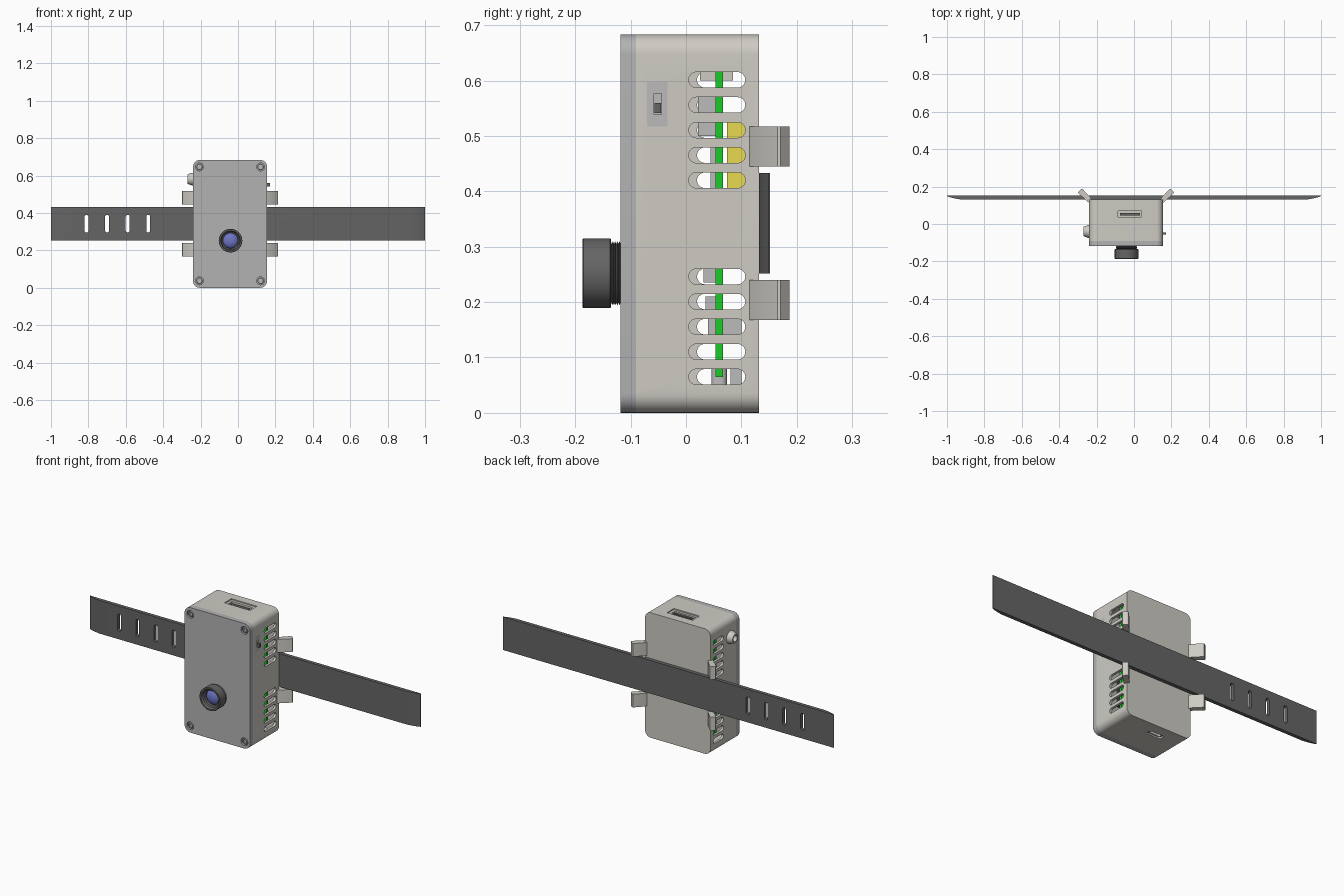
import bpy, bmesh, math

if "Cube" in bpy.data.objects:
    bpy.data.objects.remove(bpy.data.objects["Cube"])

CX, W, H = -0.0425, 0.395, 0.683      # body centre x, width, height
X0, X1 = CX - W / 2, CX + W / 2


def material(name, rgb):
    m = bpy.data.materials.new(name)
    m.diffuse_color = (*rgb, 1)
    m.use_nodes = True
    m.node_tree.nodes["Principled BSDF"].inputs["Base Color"].default_value = m.diffuse_color
    return m


SHELL = material("warm_grey", (0.62, 0.6, 0.55))
LID = material("lid_grey", (0.45, 0.45, 0.45))
DARK = material("dark_grey", (0.13, 0.13, 0.13))
BLACK = material("black", (0.04, 0.04, 0.04))
METAL = material("metal", (0.5, 0.5, 0.5))
GREEN = material("green", (0.01, 0.6, 0.02))
YELLOW = material("yellow", (0.8, 0.7, 0.08))
BLUE = material("lens_blue", (0.15, 0.18, 0.55))


def place(axis, u, v, t):
    return {"x": (t, u, v), "y": (u, t, v), "z": (u, v, t)}[axis]


def finish(name, bm, mat):
    bmesh.ops.remove_doubles(bm, verts=bm.verts, dist=1e-5)
    bmesh.ops.recalc_face_normals(bm, faces=bm.faces)
    me = bpy.data.meshes.new(name)
    bm.to_mesh(me)
    bm.free()
    ob = bpy.data.objects.new(name, me)
    bpy.context.collection.objects.link(ob)
    if mat:
        me.materials.append(mat)
    smooth(ob)
    return ob


def smooth(ob):
    bpy.ops.object.select_all(action='DESELECT')
    ob.select_set(True)
    bpy.context.view_layer.objects.active = ob
    bpy.ops.object.shade_smooth_by_angle(angle=math.radians(30))


def rrect(cu, cv, w, h, r=0, n=8):
    """Rounded rectangle outline; r = 0 gives a plain rectangle."""
    pts = []
    for i, (su, sv) in enumerate([(1, 1), (-1, 1), (-1, -1), (1, -1)]):
        for k in range(n + 1 if r else 1):
            a = math.pi / 2 * (i + k / n)
            pts.append((cu + su * (w / 2 - r) + r * math.cos(a),
                        cv + sv * (h / 2 - r) + r * math.sin(a)) if r
                       else (cu + su * w / 2, cv + sv * h / 2))
    return pts


def prism(name, parts, mat=None):
    """Extrude each (axis, outline, start, end)."""
    bm = bmesh.new()
    for axis, pts, a, b in parts:
        lo = [bm.verts.new(place(axis, u, v, a)) for u, v in pts]
        hi = [bm.verts.new(place(axis, u, v, b)) for u, v in pts]
        bm.faces.new(lo)
        bm.faces.new(hi[::-1])
        for i in range(len(pts)):
            j = (i + 1) % len(pts)
            bm.faces.new((lo[i], lo[j], hi[j], hi[i]))
    return finish(name, bm, mat)


def box(x0, x1, y0, y1, z0, z1):
    return ("z", [(x0, y0), (x1, y0), (x1, y1), (x0, y1)], z0, z1)


def lathe(name, axis, centres, profile, mat, n=40):
    """Turn a (radius, position) profile around the axis at each centre."""
    bm = bmesh.new()
    for cu, cv in centres:
        rings = [[bm.verts.new(place(axis, cu + r * math.cos(2 * math.pi * i / n),
                                     cv + r * math.sin(2 * math.pi * i / n), t))
                  for i in range(n)] for r, t in profile]
        for p, q in zip(rings, rings[1:]):
            for i in range(n):
                j = (i + 1) % n
                bm.faces.new((p[i], p[j], q[j], q[i]))
    return finish(name, bm, mat)


def cut(ob, parts):
    cutter = prism("cutter", parts)
    cutter.hide_render = True
    m = ob.modifiers.new("cut", 'BOOLEAN')
    m.operation, m.solver, m.object = 'DIFFERENCE', 'EXACT', cutter
    bpy.ops.object.select_all(action='DESELECT')
    bpy.context.view_layer.objects.active = ob
    bpy.ops.object.modifier_apply(modifier=m.name)
    bpy.data.objects.remove(cutter)
    smooth(ob)


# hollow shell with side vents and port openings
shell = prism("shell", [("y", rrect(CX, H / 2, W, H, 0.035), -0.09, 0.132)], SHELL)
cut(shell, [("y", rrect(CX, H / 2, W - 0.026, H - 0.026, 0.024), -0.1, 0.12)])
vents = []
for z0 in (0.065, 0.42):
    for i in range(5):
        z = z0 + i * 0.0453
        vents.append(("x", rrect(0.056, z, 0.102, 0.028, 0.0139), X1 - 0.03, X1 + 0.03))
        vents.append(("x", rrect(0.0635, z, 0.087, 0.028, 0.0139), X0 - 0.03, X0 + 0.03))
cut(shell, vents + [
    ("z", rrect(-0.022, 0.055, 0.155, 0.06), H - 0.03, H + 0.03),
    ("z", rrect(-0.08, 0.06, 0.085, 0.032, 0.012), -0.03, 0.03),
    ("x", rrect(-0.0515, 0.557, 0.037, 0.08), X1 - 0.03, X1 + 0.03)])

# front lid with countersunk screws
screws = [(x, z) for x in (X0 + 0.034, X1 - 0.034) for z in (0.037, H - 0.037)]
lid = prism("front_lid", [("y", rrect(CX, H / 2, W, H, 0.035), -0.118, -0.09)], LID)
cut(lid, [("y", rrect(x, z, 0.042, 0.042, 0.0209), -0.13, -0.106) for x, z in screws])
lathe("lid_screws", "y", screws,
      [(0, -0.105), (0.016, -0.105), (0.016, -0.113), (0.014, -0.115),
       (0.009, -0.115), (0.009, -0.109), (0, -0.109)], METAL, 24)

# lens: threaded barrel, focus ring, glass
LC = [(-0.04, 0.252)]
thread = [(0.0, -0.112)]
for i in range(6):
    thread += [(0.053, -0.114 - i * 0.004), (0.058, -0.116 - i * 0.004)]
lathe("lens_thread", "y", LC, thread + [(0.0, -0.137)], DARK, 48)
lathe("lens_ring", "y", LC,
      [(0, -0.135), (0.061, -0.135), (0.063, -0.137), (0.063, -0.185), (0.061, -0.187),
       (0.053, -0.187), (0.048, -0.176), (0.041, -0.172), (0.041, -0.15), (0, -0.15)], DARK, 48)
lathe("lens_glass", "y", LC,
      [(0.041 * math.cos(a * math.pi / 16), -0.152 - 0.022 * math.sin(a * math.pi / 16))
       for a in range(9)], BLUE)
prism("lens_mount", [box(-0.11, 0.03, -0.09, -0.01, 0.18, 0.32)], BLACK)

# strap with thinned ends and adjustment slots
strap = prism("strap", [("z", [
    (-1, 0.152), (-1, 0.149), (-0.98, 0.142), (-0.955, 0.136), (-0.93, 0.132),
    (0.93, 0.132), (0.955, 0.136), (0.98, 0.142), (1, 0.149), (1, 0.152)], 0.252, 0.433)], DARK)
cut(strap, [("y", rrect(-0.81 + i * 0.11, 0.343, 0.021, 0.094, 0.0104), 0.1, 0.2)
            for i in range(4)])

# four slanted strap hooks, mirrored about the body centre
outline = [(0.15, 0.113), (0.158, 0.115), (0.213, 0.165), (0.214, 0.171),
           (0.197, 0.186), (0.19, 0.187), (0.15, 0.146), (0.142, 0.131)]
for z, level in ((0.168, "lower"), (0.445, "upper")):
    for side, pts in (("right", outline), ("left", [(2 * CX - x, y) for x, y in outline])):
        prism(f"{level}_{side}_hook", [("z", pts, z, z + 0.072)], SHELL)

# slide switch on the right side
switch = prism("switch_plate", [box(X1 - 0.02, X1 + 0.001, -0.07, -0.033, 0.517, 0.597)], METAL)
cut(switch, [box(X1 - 0.008, X1 + 0.02, -0.058, -0.044, 0.539, 0.577)])
prism("switch_knob", [box(X1 - 0.01, X1 + 0.016, -0.057, -0.045, 0.541, 0.559)], DARK)

# round socket on the left side
lathe("side_socket", "x", [(-0.04, 0.581)],
      [(0, X0 + 0.01), (0.034, X0 + 0.01), (0.034, X0 - 0.006), (0.026, X0 - 0.028),
       (0.024, X0 - 0.03), (0.017, X0 - 0.03), (0.017, X0 - 0.004), (0, X0 - 0.004)], SHELL)

# connector in the top and small port in the bottom
port = prism("top_port", [box(-0.0995, 0.0555, 0.025, 0.085, 0.6, H - 0.006)], SHELL)
cut(port, [box(-0.085, 0.041, 0.038, 0.07, 0.63, 0.7)])
prism("top_port_tongue", [box(-0.075, 0.031, 0.045, 0.058, 0.625, H - 0.01)], DARK)
low = prism("bottom_port", [("z", rrect(-0.08, 0.06, 0.08, 0.028, 0.01), 0.006, 0.08)], METAL)
cut(low, [("z", rrect(-0.08, 0.06, 0.066, 0.016, 0.006), -0.01, 0.05)])

# circuit board, battery and components inside
prism("circuit_board", [box(X0 + 0.02, X1 - 0.02, 0.053, 0.067, 0.065, 0.62)], GREEN)
prism("battery", [box(-0.18, 0.1, 0.074, 0.115, 0.405, 0.53)], YELLOW)
prism("board_components", [
    box(-0.15, 0.07, 0.022, 0.054, 0.5, 0.58), box(0.08, 0.12, 0.044, 0.054, 0.4, 0.49),
    box(-0.02, 0.06, 0.032, 0.054, 0.235, 0.265), box(-0.18, -0.1, 0.035, 0.054, 0.185, 0.21),
    box(0.0, 0.1, 0.04, 0.054, 0.13, 0.17), box(-0.16, -0.08, 0.066, 0.1, 0.14, 0.17),
    box(0.05, 0.1, 0.08, 0.1, 0.03, 0.08)], METAL)
